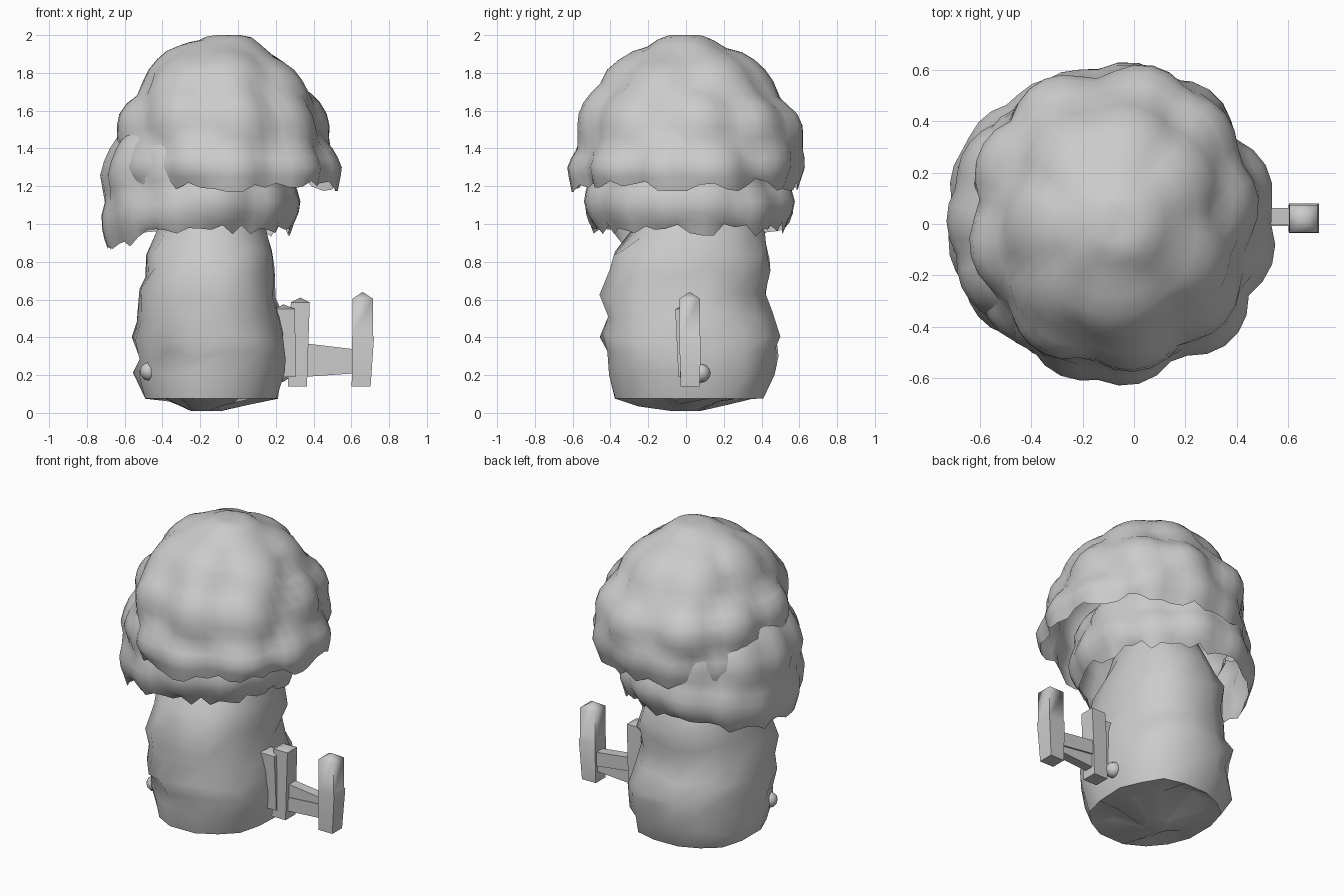
import bpy, bmesh, math, random
from mathutils import Vector

if "Cube" in bpy.data.objects:
    bpy.data.objects.remove(bpy.data.objects["Cube"])

random.seed(11)
grey = bpy.data.materials.new("stone grey")
grey.diffuse_color = (0.6, 0.6, 0.6, 1)
grey.use_nodes = True
grey.node_tree.nodes["Principled BSDF"].inputs["Base Color"].default_value = grey.diffuse_color


def finish(bm, name, angle=60):
    bmesh.ops.recalc_face_normals(bm, faces=bm.faces[:])
    me = bpy.data.meshes.new(name)
    bm.to_mesh(me)
    bm.free()
    ob = bpy.data.objects.new(name, me)
    bpy.context.collection.objects.link(ob)
    me.materials.append(grey)
    bpy.ops.object.select_all(action='DESELECT')
    ob.select_set(True)
    bpy.context.view_layer.objects.active = ob
    bpy.ops.object.shade_smooth_by_angle(angle=math.radians(angle))
    return ob


def sample(keys, z):
    """Centre and radii of the section at height z."""
    for a, b in zip(keys, keys[1:]):
        lo, hi = sorted((a[0], b[0]))
        if lo - 1e-6 <= z <= hi + 1e-6:
            t = (z - a[0]) / (b[0] - a[0])
            return [p + (q - p) * t for p, q in zip(a[1:], b[1:])]
    return keys[-1][1:]


def ring_point(keys, z, a, power=0.97):
    cx, cy, rx, ry = sample(keys, z)
    c, s = math.cos(a), math.sin(a)
    return Vector((cx + rx * math.copysign(abs(c) ** power, c),
                   cy + ry * math.copysign(abs(s) ** power, s), z))


def skin(bm, rings, cap_top=False, cap_end=False):
    n = len(rings[0])
    rows = [[bm.verts.new(p) for p in r] for r in rings]
    for a, b in zip(rows, rows[1:]):
        for i in range(n):
            bm.faces.new((a[i], a[(i + 1) % n], b[(i + 1) % n], b[i]))
    for use, row in ((cap_top, rows[0]), (cap_end, rows[-1])):
        if use:
            bm.faces.new(row)


def leafy_shell(name, keys, heights, lump_rows, centre, depth, sides, drop_left, cap):
    """Billowing open shell of rounded lumps with a ragged lower rim."""
    c = Vector(centre)
    lumps = []
    for j, (z, count) in enumerate(lump_rows):
        for i in range(count):
            a = math.tau * (i + 0.5 * (j % 2) + random.uniform(-.18, .18)) / count
            lumps.append(ring_point(keys, z + random.uniform(-.05, .05) * (j > 0), a))
    rings = []
    for k, z in enumerate(heights):
        ring = []
        for i in range(sides):
            a = math.tau * i / sides
            p = ring_point(keys, z, a)
            d = min((p - q).length for q in lumps)
            fade = .5 if z > 1.8 else 1
            p = c + (p - c) * (1.02 - fade * depth * min(1, (d / 0.2) ** 2))
            low = (heights[0] - z) / (heights[0] - heights[-1])
            p.z -= drop_left * low * max(0, -math.cos(a)) ** 2
            if k == len(heights) - 1:
                p.z += random.uniform(-.035, .03)
            p.z = min(p.z, 2.0)
            ring.append(p)
        rings.append(ring)
    bm = bmesh.new()
    skin(bm, rings, cap_top=cap)
    return finish(bm, name, 75)


# upper crown
crown = [(2.0, -.1, 0, .07, .07), (1.98, -.1, 0, .17, .16), (1.9, -.09, .01, .30, .31),
         (1.8, -.08, 0, .395, .425), (1.7, -.085, .005, .48, .535), (1.6, -.085, .02, .54, .58),
         (1.5, -.075, .025, .57, .60), (1.3, -.06, 0, .605, .62), (1.18, -.05, 0, .58, .595)]
crown_z = [2, 1.992, 1.98, 1.95, 1.91, 1.86, 1.81, 1.76, 1.7, 1.64, 1.58, 1.52,
           1.46, 1.4, 1.35, 1.3, 1.25, 1.2]
leafy_shell("upper_crown", crown, crown_z, [(1.995, 1), (1.82, 7), (1.55, 9), (1.29, 11)],
            (-.08, 0, 1.35), .10, 52, 0, True)

# lower skirt of foliage, set toward the left
skirt = [(1.56, -.24, 0, .36, .40), (1.48, -.23, 0, .42, .46), (1.3, -.215, .01, .51, .53),
         (1.1, -.2, .02, .53, .56), (.95, -.2, .02, .495, .52)]
skirt_z = [1.56, 1.48, 1.42, 1.36, 1.3, 1.24, 1.18, 1.12, 1.06, 1.01, .965]
leafy_shell("lower_skirt", skirt, skirt_z, [(1.36, 10), (1.09, 12)],
            (-.2, .02, 1.15), .10, 52, .10, False)

# stout trunk, worn and lumpy, with a ragged underside
trunk = [(.01, -.17, 0, .08, .08), (.05, -.16, .02, .24, .27), (.075, -.14, .025, .36, .4),
         (.2, -.15, .035, .40, .435), (.31, -.14, .03, .385, .455), (.4, -.155, .02, .40, .475),
         (.51, -.155, .01, .38, .445), (.63, -.165, -.02, .37, .435), (.74, -.15, .02, .345, .435),
         (.84, -.155, .035, .335, .415), (.95, -.135, .06, .295, .36),
         (1.08, -.14, .05, .26, .30), (1.2, -.14, .05, .22, .25)]
rings = []
for k in trunk:
    ring = []
    for i in range(16):
        a = math.tau * (i + .5) / 16
        p = ring_point(trunk, k[0], a, .86)
        # the front left corner is worn back a little
        f = 1 + random.uniform(-.045, .04) - .05 * max(0, math.cos(a - math.radians(225))) ** 6
        p.x = k[1] + (p.x - k[1]) * f
        p.y = k[2] + (p.y - k[2]) * f
        if .1 < k[0] < 1.1:
            p.z += random.uniform(-.03, .03)
        elif k[0] == .05:
            p.z += random.uniform(-.02, .09)
        ring.append(p)
    rings.append(ring)
bm = bmesh.new()
skin(bm, rings, True, True)
finish(bm, "trunk", 50)

# small knots on the trunk
for n, loc in enumerate([(-.47, -.19, .22), (.225, .08, .21)]):
    bm = bmesh.new()
    bmesh.ops.create_icosphere(bm, subdivisions=2, radius=.05)
    bmesh.ops.translate(bm, verts=bm.verts[:], vec=loc)
    finish(bm, "trunk_knot_%d" % (n + 1))


def post(name, sections, tip):
    """Square post from (x, y, z, half width) sections with a pointed top."""
    bm = bmesh.new()
    corners = ((-1, -1), (1, -1), (1, 1), (-1, 1))
    skin(bm, [[(x + h * u, y + h * v, z) for u, v in corners] for x, y, z, h in sections],
         True, False)
    bm.verts.ensure_lookup_table()
    last = bm.verts[-4:]
    top = bm.verts.new(tip)
    for i in range(4):
        bm.faces.new((last[i], last[(i + 1) % 4], top))
    finish(bm, name, 60)


post("outer_post", [(.652, .022, .14, .05), (.662, .022, .40, .058),
                    (.66, .02, .41, .054), (.66, .02, .605, .054)], (.66, .02, .64))
post("inner_post", [(.315, .02, .14, .05), (.32, .02, .35, .052),
                    (.33, .018, .585, .05)], (.33, .018, .61))
post("leaning_post", [(.265, .0, .19, .04), (.25, -.005, .55, .052)], (.24, -.005, .575))


def rail(name, a, b, y, half_depth, half_height):
    """Beam from (x, z) point a to b."""
    bm = bmesh.new()
    d, h = half_depth, half_height
    skin(bm, [[(x, y - d, z - h), (x, y + d, z - h), (x, y + d, z + h), (x, y - d, z + h)]
              for x, z in (a, b)], True, True)
    finish(bm, name, 30)


rail("upper_rail", (.34, .325), (.63, .29), .03, .033, .045)
rail("lower_rail", (.34, .235), (.63, .255), .022, .03, .045)
